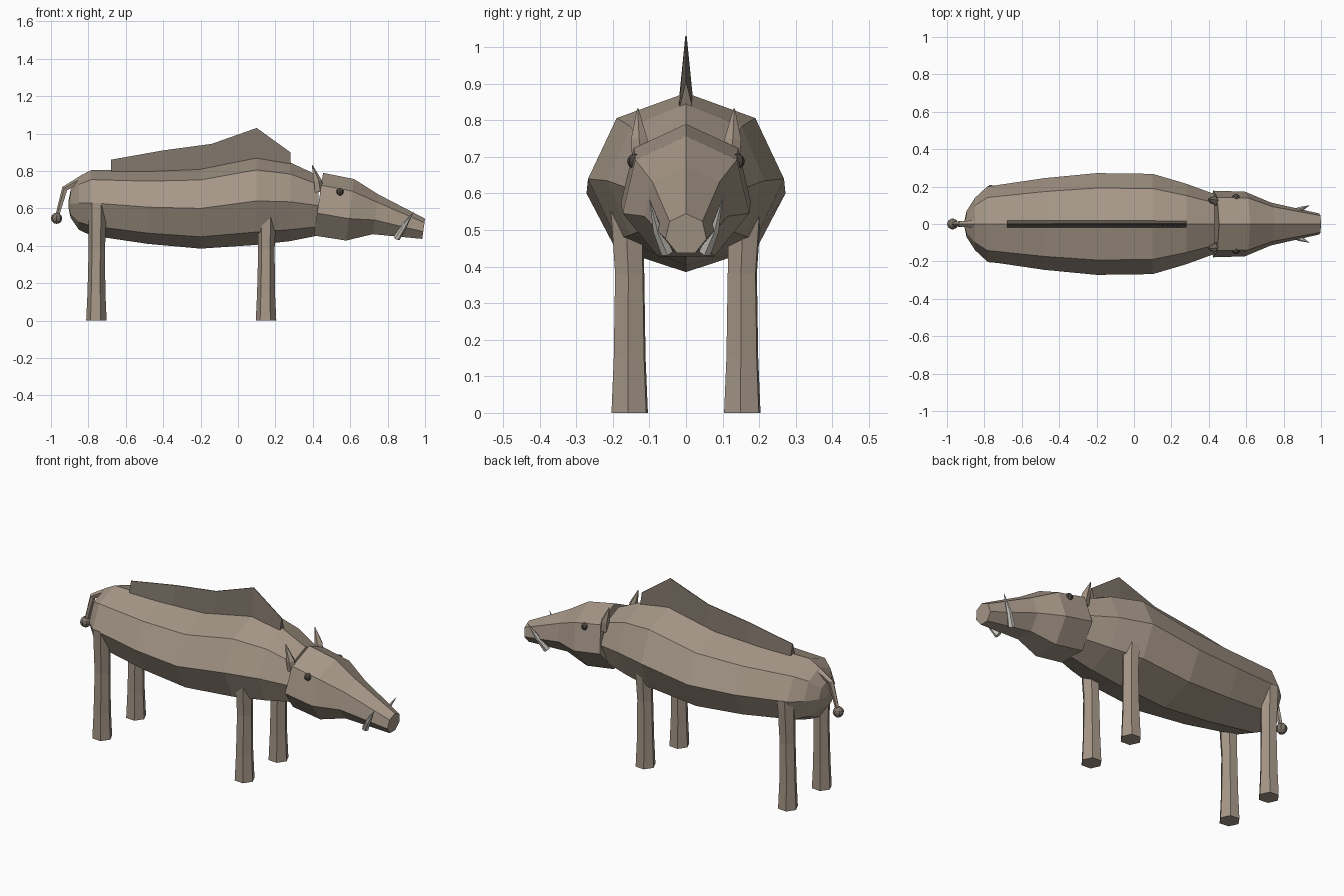
import bpy, bmesh, math
from mathutils import Vector

if "Cube" in bpy.data.objects:
    bpy.data.objects.remove(bpy.data.objects["Cube"])


def material(name, rgb):
    m = bpy.data.materials.new(name)
    m.diffuse_color = (*rgb, 1)
    m.use_nodes = True
    m.node_tree.nodes["Principled BSDF"].inputs["Base Color"].default_value = m.diffuse_color
    return m


HIDE = material("hide", (0.38, 0.31, 0.245))
BRISTLE = material("bristle", (0.2, 0.165, 0.135))
IVORY = material("ivory", (0.62, 0.6, 0.54))
DARK = material("dark", (0.07, 0.055, 0.045))


def finish(name, bm, mat):
    bmesh.ops.recalc_face_normals(bm, faces=bm.faces)
    me = bpy.data.meshes.new(name)
    bm.to_mesh(me)
    bm.free()
    me.materials.append(mat)
    ob = bpy.data.objects.new(name, me)
    bpy.context.collection.objects.link(ob)
    return ob


def bridge(name, rings, mat):
    """Skin a list of point rings and cap both ends."""
    bm = bmesh.new()
    vs = [[bm.verts.new(p) for p in r] for r in rings]
    n = len(rings[0])
    for a, b in zip(vs, vs[1:]):
        for i in range(n):
            j = (i + 1) % n
            bm.faces.new((a[i], a[j], b[j], b[i]))
    bm.faces.new(vs[0])
    bm.faces.new(vs[-1])
    return finish(name, bm, mat)


def section(top, bottom, hw, n):
    """Upright n-gon, first corner at the top; top and bottom are (x, z)."""
    angs = [math.tau * i / n for i in range(n)]
    low = min(math.cos(a) for a in angs)
    wide = max(math.sin(a) for a in angs)
    ring = []
    for a in angs:
        t = (1 - math.cos(a)) / (1 - low)
        ring.append((top[0] + (bottom[0] - top[0]) * t,
                     hw * math.sin(a) / wide,
                     top[1] + (bottom[1] - top[1]) * t))
    return ring


def tube(name, path, n, mat, spin=0.0, flat=False):
    """Tapered tube along (x, y, z, radius) points; flat keeps rings horizontal."""
    pts = [Vector(p[:3]) for p in path]
    rings = []
    for i, p in enumerate(pts):
        d = Vector((0, 0, 1)) if flat else pts[min(i + 1, len(pts) - 1)] - pts[max(i - 1, 0)]
        q = Vector((0, 0, 1)).rotation_difference(d)
        rings.append([p + q @ Vector((math.cos(a), math.sin(a), 0)) * path[i][3]
                      for a in (spin + math.tau * k / n for k in range(n))])
    return bridge(name, rings, mat)


def ball(name, loc, r, mat):
    bm = bmesh.new()
    bmesh.ops.create_uvsphere(bm, u_segments=8, v_segments=6, radius=r)
    bmesh.ops.translate(bm, vec=loc, verts=bm.verts)
    return finish(name, bm, mat)


# Body: x, top z, bottom z, half width
body = [(-0.907, 0.635, 0.605, 0.015), (-0.895, 0.70, 0.55, 0.07),
        (-0.85, 0.77, 0.485, 0.14), (-0.785, 0.805, 0.455, 0.2),
        (-0.48, 0.803, 0.41, 0.245), (-0.2, 0.815, 0.385, 0.272),
        (0.1, 0.875, 0.405, 0.268), (0.28, 0.845, 0.425, 0.215),
        (0.43, 0.775, 0.455, 0.16)]
bridge("body", [section((x, t), (x, b), w, 8) for x, t, b, w in body], HIDE)

# Head: tilted seven-sided sections down to the snout
head = [((0.455, 0.79), (0.405, 0.455), 0.178), ((0.62, 0.757), (0.578, 0.428), 0.173),
        ((0.75, 0.675), (0.72, 0.462), 0.115), ((1.0, 0.545), (0.985, 0.437), 0.056)]
bridge("head", [section(t, b, w, 7) for t, b, w in head], HIDE)

# Mane: triangular crest along the back, x, ridge z, base z
mane = [(-0.68, 0.86, 0.79), (-0.4, 0.91, 0.79), (-0.14, 0.945, 0.81),
        (0.1, 1.03, 0.85), (0.28, 0.9, 0.825)]
bridge("mane", [[(x, -0.02, b), (x, 0.02, b), (x, 0.002, t), (x, -0.002, t)]
                for x, t, b in mane], BRISTLE)

# Paired parts
for side, s in (("right", -1), ("left", 1)):
    for end, x, top in (("front", 0.15, 0.6), ("back", -0.757, 0.63)):
        y = 0.154 * s
        tube(f"{end}_{side}_leg",
             [(x, y, 0, 0.055), (x, y, 0.15, 0.048), (x + 0.002, y, 0.38, 0.044),
              (x + 0.005, 0.163 * s, top, 0.05)],
             6, HIDE, math.radians(-5), True)
    tube(f"{side}_ear", [(0.432, 0.122 * s, 0.69, 0.026), (0.425, 0.128 * s, 0.745, 0.024),
                         (0.396, 0.132 * s, 0.832, 0.002)], 5, HIDE)
    ball(f"{side}_eye", (0.545, 0.14 * s, 0.688), 0.021, DARK)
    tube(f"{side}_tusk", [(0.848, 0.052 * s, 0.44, 0.019), (0.885, 0.078 * s, 0.50, 0.014),
                          (0.938, 0.099 * s, 0.582, 0.001)], 6, IVORY)

# Tail with tuft
tube("tail", [(-0.82, 0, 0.765, 0.02), (-0.925, 0, 0.705, 0.017), (-0.967, 0, 0.555, 0.011)], 5, HIDE)
ball("tail_tuft", (-0.97, 0, 0.547), 0.03, BRISTLE)
